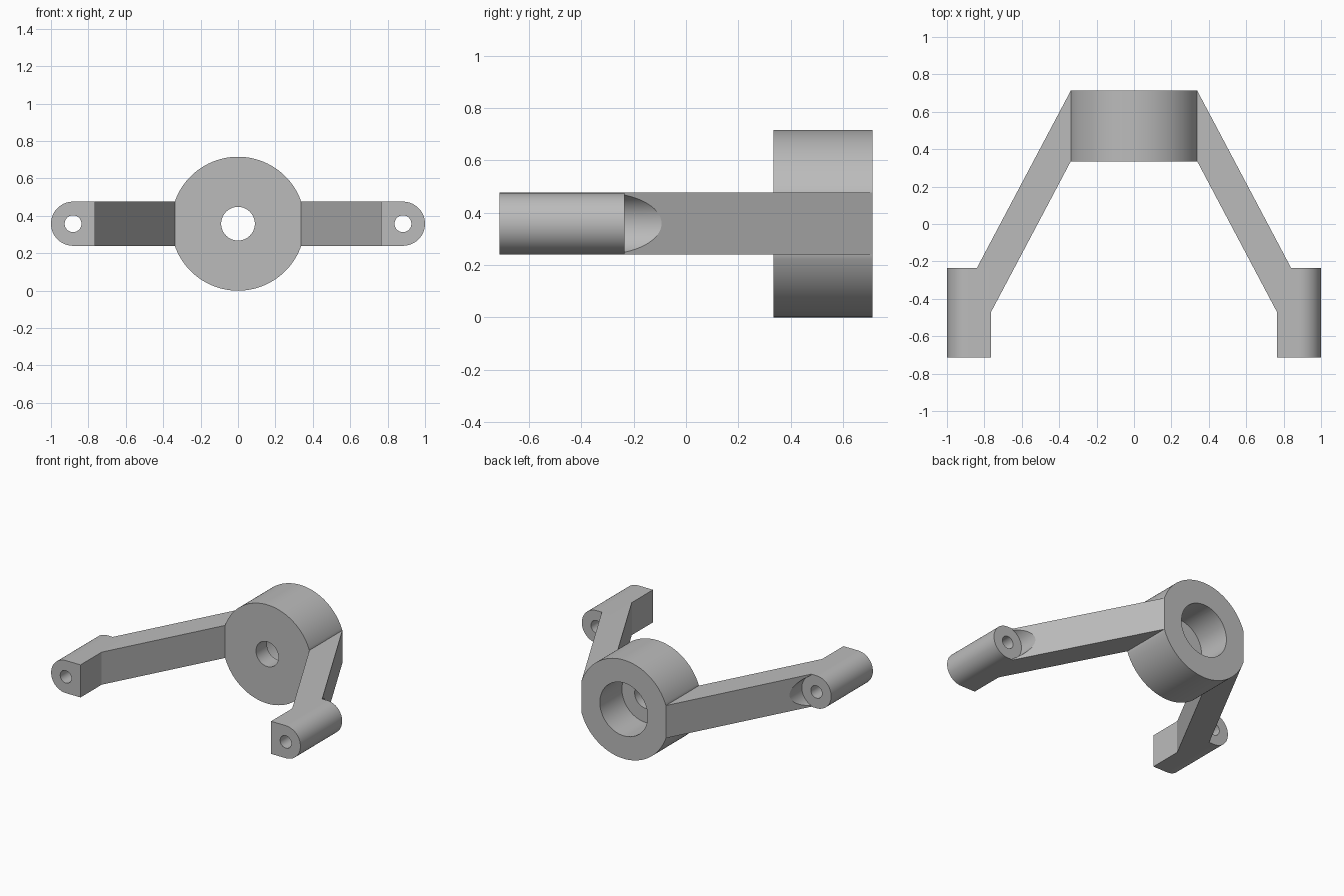
import bpy
import bmesh
from math import acos, cos, pi, radians, sin

default = bpy.data.objects.get("Cube")
if default:
    bpy.data.objects.remove(default, do_unlink=True)

MID = 0.358          # height of all bore axes, also the hub radius
HALF = 0.118         # half height of the arms and feet
FLAT = 0.338         # hub side flats
FOOT_X = 0.882
FRONT, FOOT_BACK, HUB_FRONT, BACK = -0.713, -0.235, 0.335, 0.713

grey = bpy.data.materials.new("plain grey")
grey.use_nodes = True
grey.diffuse_color = (0.5, 0.5, 0.5, 1)
grey.node_tree.nodes["Principled BSDF"].inputs["Base Color"].default_value = (0.5, 0.5, 0.5, 1)


def arc(x, radius, start, end, steps):
    """Points (x, z) along an arc around the bore height."""
    angles = [start + (end - start) * i / steps for i in range(steps + 1)]
    return [(x + radius * cos(a), MID + radius * sin(a)) for a in angles]


def prism(name, base, offset):
    """Extrude a closed 3D outline along an offset."""
    bm = bmesh.new()
    face = bm.faces.new([bm.verts.new(p) for p in base])
    out = bmesh.ops.extrude_face_region(bm, geom=[face], use_keep_orig=True)
    moved = [v for v in out["geom"] if isinstance(v, bmesh.types.BMVert)]
    bmesh.ops.translate(bm, verts=moved, vec=offset)
    bmesh.ops.recalc_face_normals(bm, faces=bm.faces)
    mesh = bpy.data.meshes.new(name)
    bm.to_mesh(mesh)
    bm.free()
    mesh.materials.append(grey)
    obj = bpy.data.objects.new(name, mesh)
    bpy.context.collection.objects.link(obj)
    return obj


def along_y(name, outline, y0, y1):
    return prism(name, [(x, y0, z) for x, z in outline], (0, y1 - y0, 0))


def bore(obj, x, radius, y0, y1):
    """Cut a round hole along y."""
    cutter = along_y("cutter", arc(x, radius, 0, 2 * pi, 64)[:-1], y0, y1)
    mod = obj.modifiers.new("bore", 'BOOLEAN')
    mod.operation, mod.solver, mod.object = 'DIFFERENCE', 'EXACT', cutter
    bpy.context.view_layer.objects.active = obj
    bpy.ops.object.modifier_apply(modifier=mod.name)
    bpy.data.objects.remove(cutter, do_unlink=True)


def smooth(obj):
    bpy.ops.object.select_all(action='DESELECT')
    obj.select_set(True)
    bpy.context.view_layer.objects.active = obj
    bpy.ops.object.shade_smooth_by_angle(angle=radians(25))


# Hub: round with two side flats, a through hole and a wide rear counterbore
a = acos(FLAT / MID)
hub = along_y("hub", arc(0, MID, a, pi - a, 48) + arc(0, MID, pi + a, 2 * pi - a, 48),
              HUB_FRONT, BACK)
bore(hub, 0, 0.09, HUB_FRONT - 0.1, BACK + 0.1)
bore(hub, 0, 0.192, 0.46, BACK + 0.1)
smooth(hub)

for side, s in (("left", 1), ("right", -1)):
    # Foot: square inside, rounded outside, with a screw hole
    inner = FOOT_X - HALF
    outline = arc(FOOT_X, HALF, -pi / 2, pi / 2, 32) + [(inner, MID + HALF), (inner, MID - HALF)]
    foot = along_y(side + "_foot", [(s * x, z) for x, z in outline], FRONT, FOOT_BACK)
    bore(foot, s * FOOT_X, 0.045, FRONT - 0.1, FOOT_BACK + 0.1)
    smooth(foot)

    # Slanted arm with a rounded clearance pocket behind the foot
    plan = [(FLAT, BACK), (FLAT, HUB_FRONT), (inner, -0.47), (inner, FOOT_BACK), (0.84, FOOT_BACK)]
    arm = prism(side + "_arm", [(s * x, y, MID - HALF) for x, y in plan], (0, 0, 2 * HALF))
    bore(arm, s * FOOT_X, HALF - 0.001, FOOT_BACK - 0.02, 0.1)
    smooth(arm)
